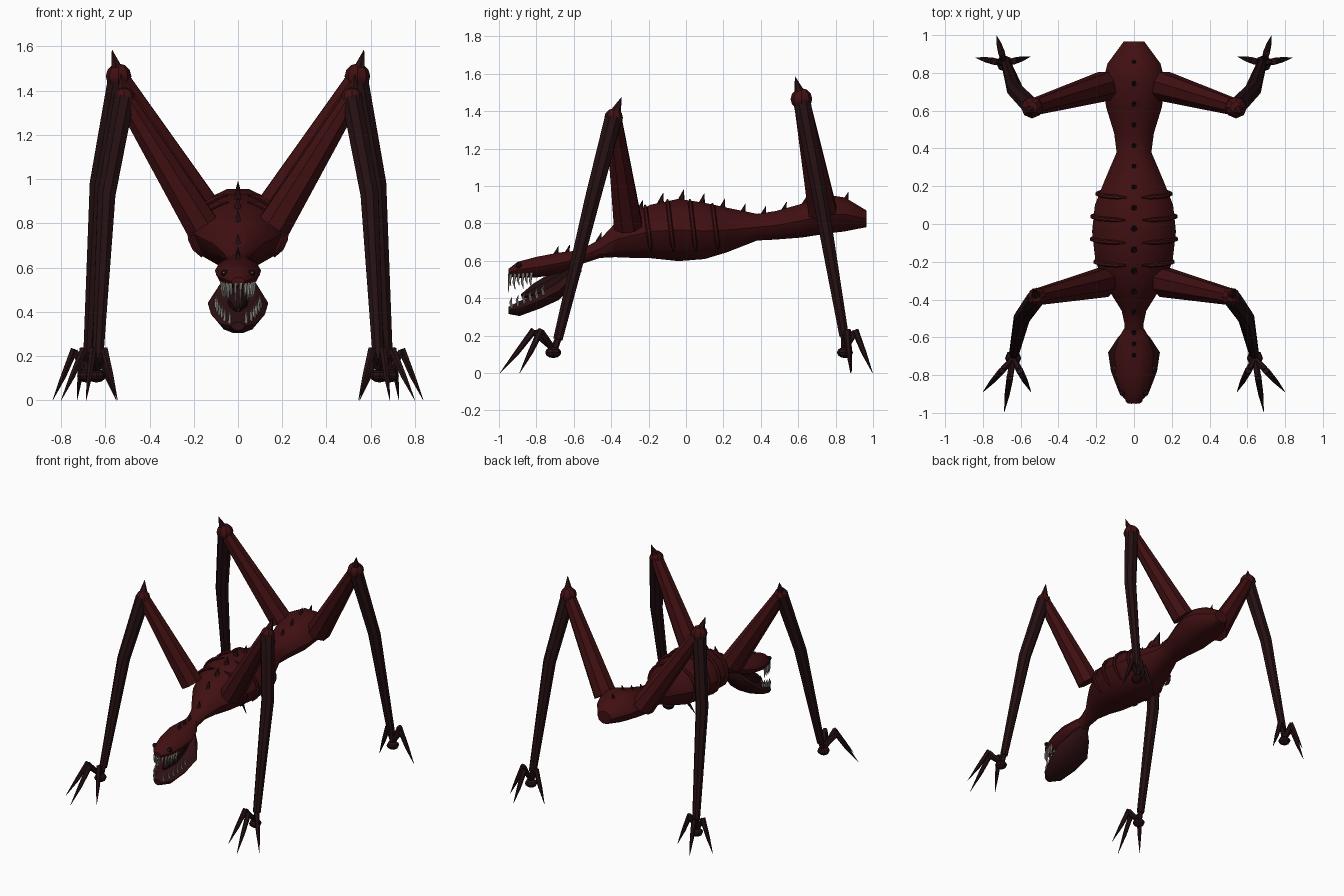
import bpy, bmesh, math
from mathutils import Vector

if "Cube" in bpy.data.objects:
    bpy.data.objects.remove(bpy.data.objects["Cube"])


def material(name, rgb):
    m = bpy.data.materials.new(name)
    m.diffuse_color = (*rgb, 1)
    m.use_nodes = True
    m.node_tree.nodes["Principled BSDF"].inputs["Base Color"].default_value = m.diffuse_color
    return m


FLESH = material("dark red flesh", (0.052, 0.005, 0.006))
LIMB = material("blackened red limb", (0.018, 0.005, 0.006))
HORN = material("dark horn", (0.028, 0.005, 0.006))
MOUTH = material("dark mouth", (0.016, 0.004, 0.005))
TOOTH = material("dull bone", (0.30, 0.28, 0.25))
EYE = material("black eye", (0.006, 0.004, 0.004))


def finish(name, bm, mat, smooth=35):
    bmesh.ops.recalc_face_normals(bm, faces=bm.faces)
    me = bpy.data.meshes.new(name)
    bm.to_mesh(me)
    bm.free()
    ob = bpy.data.objects.new(name, me)
    bpy.context.collection.objects.link(ob)
    me.materials.append(mat)
    if smooth:
        bpy.ops.object.select_all(action='DESELECT')
        ob.select_set(True)
        bpy.context.view_layer.objects.active = ob
        bpy.ops.object.shade_smooth_by_angle(angle=math.radians(smooth))
    return ob


def skin(bm, rings):
    """Join rings of points with quads and cap both ends."""
    rows = [[bm.verts.new(p) for p in r] for r in rings]
    n = len(rows[0])
    for a, b in zip(rows, rows[1:]):
        for i in range(n):
            j = (i + 1) % n
            bm.faces.new((a[i], a[j], b[j], b[i]))
    bm.faces.new(rows[0])
    bm.faces.new(rows[-1])


def loft(name, sections, mat, n=10, smooth=40):
    """Elliptic sections along y: (y, half width, centre z, half height)."""
    bm = bmesh.new()
    skin(bm, [[(w * math.cos(math.tau * i / n), y, z + h * math.sin(math.tau * i / n))
               for i in range(n)] for y, w, z, h in sections])
    return finish(name, bm, mat, smooth)


def tube(bm, points, radii, n=8):
    pts = [Vector(p) for p in points]
    rings = []
    for k, (p, r) in enumerate(zip(pts, radii)):
        d = (pts[min(k + 1, len(pts) - 1)] - pts[max(k - 1, 0)]).normalized()
        u = d.cross(Vector((0, 1, 0.05))).normalized()
        v = d.cross(u)
        rings.append([p + r * (u * math.cos(math.tau * (i + .5) / n)
                               + v * math.sin(math.tau * (i + .5) / n)) for i in range(n)])
    skin(bm, rings)


def ball(bm, centre, size, seg=8):
    vs = bmesh.ops.create_uvsphere(bm, u_segments=seg, v_segments=6, radius=1)['verts']
    bmesh.ops.scale(bm, verts=vs, vec=size)
    bmesh.ops.translate(bm, verts=vs, vec=centre)


def lerp_section(sections, y):
    for a, b in zip(sections, sections[1:]):
        if a[0] <= y <= b[0]:
            t = (y - a[0]) / (b[0] - a[0])
            return [p + (q - p) * t for p, q in zip(a, b)]
    return sections[0]


# Torso with neck, ribcage, narrow waist and pelvis
TORSO = [(-.62, .05, .60, .04), (-.53, .05, .635, .045), (-.46, .065, .665, .052),
         (-.38, .115, .71, .095), (-.29, .17, .735, .125), (-.19, .205, .757, .15),
         (-.04, .222, .765, .175), (.10, .207, .76, .158), (.22, .16, .765, .125),
         (.38, .092, .78, .075), (.48, .105, .79, .08), (.62, .148, .815, .095),
         (.75, .165, .85, .11), (.85, .14, .848, .095), (.965, .055, .825, .047)]
loft("torso", TORSO, FLESH)

# Skull and hanging lower jaw
SKULL = [(-.95, .03, .537, .02), (-.90, .07, .552, .045), (-.80, .098, .566, .058),
         (-.68, .104, .587, .06), (-.60, .08, .605, .05), (-.55, .05, .625, .042)]
JAW = [(-.95, .03, .335, .02), (-.89, .08, .345, .042), (-.78, .122, .388, .045),
       (-.68, .137, .44, .052), (-.60, .085, .52, .05), (-.56, .04, .57, .03)]
loft("skull", SKULL, FLESH)
loft("lower_jaw", JAW, HORN)

bm = bmesh.new()
tube(bm, [(0, -.60, .55), (0, -.70, .49), (0, -.80, .44), (0, -.88, .41)],
     [.05, .055, .045, .012])
finish("tongue", bm, MOUTH)

# Teeth set along the rims of both jaws
bm = bmesh.new()
for side in (-1, 1):
    for k in range(6):
        y = -.935 + .022 * k
        _, w, z, h = lerp_section(SKULL, y)
        x, top, drop = side * w * .8, z - h * .45, .085 if k % 2 else .065
        tube(bm, [(x, y, top), (x * .96, y - .008, top - drop * .55), (x * .92, y, top - drop)],
             [.009, .007, .001], 5)
        y = -.93 + .034 * k
        _, w, z, h = lerp_section(JAW, y)
        x, top = side * w * .8, z + h * .4
        tube(bm, [(x, y, top), (x, y - .008, top + .03), (x * .97, y, top + .058)],
             [.009, .007, .001], 5)
    tube(bm, [(side * .012, -.945, .53), (side * .012, -.95, .43)], [.008, .001], 5)
finish("teeth", bm, TOOTH)

bm = bmesh.new()
glints = bmesh.new()
for side in (-1, 1):
    ball(bm, (side * .062, -.895, .575), (.016, .016, .016))
    ball(glints, (side * .064, -.911, .577), (.004, .004, .004), 6)
finish("eyes", bm, EYE)
finish("eye_glints", glints, TOOTH)

# Row of spines down the back, leaning to the rear
bm = bmesh.new()
y = -.91 + .22
while y < .9:
    _, w, z, h = lerp_section(SKULL if y < -.58 else TORSO, y)
    top = z + h * .95
    big = max(0, 1 - abs(y + .05) / .5)
    tall = .036 + .018 * big
    tube(bm, [(0, y - .008, top - .015), (0, y + .008, top + tall)], [.016 + .006 * big, .001], 6)
    y += .11 if y > -.58 else .06
finish("back_spines", bm, HORN)

# Ribs wrapping each flank
bm = bmesh.new()
for y in (-.21, -.09, .03, .15):
    _, w, z, h = lerp_section(TORSO, y)
    for side in (-1, 1):
        arc = [math.radians(78 - 15 * k) for k in range(9)]
        tube(bm, [(side * (w + .004) * math.cos(a), y + .02 * (1 - math.sin(a)) - .01,
                   z + (h + .003) * math.sin(a)) for a in arc],
             [.004] + [.012] * 7 + [.004], 6)
        ball(bm, (side * (w + .006), y + .01, z), (.012, .014, .012), 6)
finish("ribs", bm, FLESH)

# Legs: hip, knee, shin bend, ankle, foot, spike tip, toe tips, knee radius
LEGS = {
    "front": dict(hip=(.165, -.31, .79), knee=(.515, -.387, 1.365), bend=(.595, -.50, .93),
                  ankle=(.635, -.685, .18), foot=(.64, -.71, .11), spike=(.53, -.345, 1.475),
                  toes=((.80, -.89), (.687, -.995), (.545, -.89)), r=.05),
    "rear": dict(hip=(.155, .73, .865), knee=(.54, .617, 1.465), bend=(.63, .71, .98),
                 ankle=(.675, .845, .20), foot=(.685, .85, .11), spike=(.57, .583, 1.585),
                 toes=((.838, .88), (.728, .998), (.55, .885)), r=.058),
}


def flip(p, s):
    return Vector((p[0] * s, p[1], p[2]))


for end, leg in LEGS.items():
    for s, side in ((1, "left"), (-1, "right")):
        hip, knee, bend, ankle, foot, spike = (
            flip(leg[k], s) for k in ("hip", "knee", "bend", "ankle", "foot", "spike"))
        r = leg["r"]
        tag = f"{end}_{side}"

        bm = bmesh.new()
        tube(bm, [hip, knee], [.082, .045])
        finish("thigh_" + tag, bm, FLESH, 30)

        bm = bmesh.new()
        ball(bm, knee, (r, r, r))
        finish("knee_" + tag, bm, FLESH, 30)

        bm = bmesh.new()
        tube(bm, [knee.lerp(spike, .3), spike], [.028, .001], 6)
        finish("knee_spike_" + tag, bm, HORN, 30)

        bm = bmesh.new()
        tube(bm, [knee, bend, ankle], [.05, .044, .027])
        finish("shin_" + tag, bm, LIMB, 30)

        # Foot pad with arched, pointed toes
        bm = bmesh.new()
        ball(bm, foot, (.043, .043, .03))
        tube(bm, [foot, ankle], [.02, .018], 6)
        finish("foot_" + tag, bm, LIMB, 30)

        bm = bmesh.new()
        for tx, ty in leg["toes"]:
            tip = Vector((tx * s, ty, 0))
            knuckle = foot.lerp(tip, .36)
            knuckle.z = .22
            root = foot + Vector((0, 0, .02))
            tube(bm, [root, knuckle], [.016, .018], 6)
            tube(bm, [knuckle + Vector((0, 0, .01)), knuckle.lerp(tip, .5), tip],
                 [.019, .014, .001], 6)
        finish("toes_" + tag, bm, LIMB, 30)
